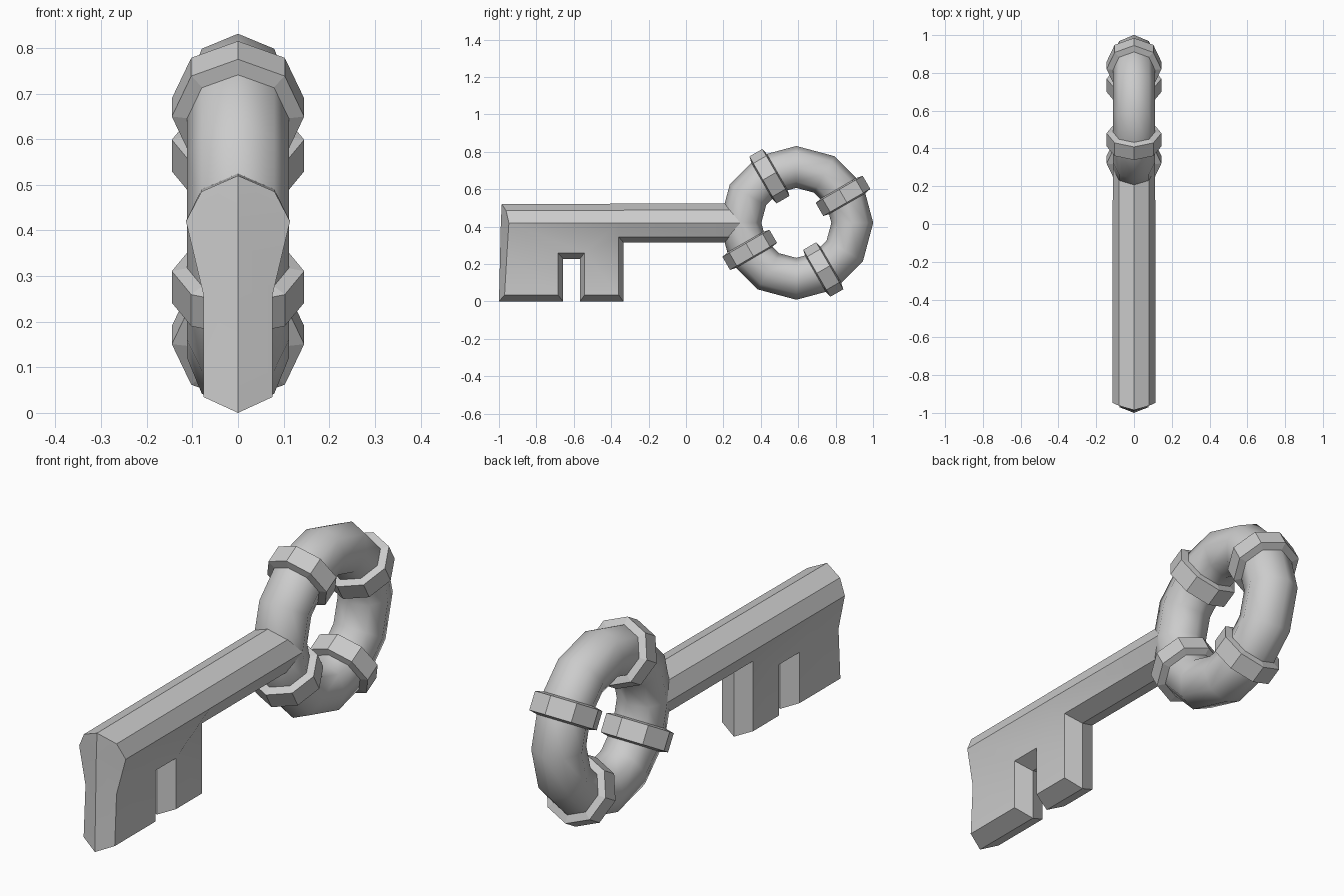
import bpy, bmesh
from math import sin, cos, pi, radians

if "Cube" in bpy.data.objects:
    bpy.data.objects.remove(bpy.data.objects["Cube"])

RING_Y, RING_Z = 0.59, 0.42


def make_object(name, bm):
    bmesh.ops.remove_doubles(bm, verts=bm.verts, dist=1e-5)
    bmesh.ops.recalc_face_normals(bm, faces=bm.faces)
    mesh = bpy.data.meshes.new(name)
    bm.to_mesh(mesh)
    bm.free()
    obj = bpy.data.objects.new(name, mesh)
    bpy.context.collection.objects.link(obj)
    return obj


def smooth(obj, angle):
    bpy.ops.object.select_all(action='DESELECT')
    obj.select_set(True)
    bpy.context.view_layer.objects.active = obj
    bpy.ops.object.shade_smooth_by_angle(angle=radians(angle))


# Ring handle: 12 segments with an eight-sided tube
bpy.ops.mesh.primitive_torus_add(major_segments=12, minor_segments=8,
                                 major_radius=0.299, minor_radius=0.112,
                                 location=(0, RING_Y, RING_Z), rotation=(0, pi / 2, 0))
ring = bpy.context.object
ring.name = "ring_handle"
smooth(ring, 50)

# Four octagonal bands around the ring, with sloping end faces
BAND_PROFILE = [(0.100, -0.050), (0.145, -0.040), (0.145, 0.040), (0.100, 0.050)]


def band(name, angle):
    bm = bmesh.new()
    loops = []
    for i in range(8):
        a = i * pi / 4
        loop = []
        for r, t in BAND_PROFILE:
            out = 0.288 + r * cos(a)
            loop.append(bm.verts.new((r * sin(a),
                                      RING_Y + out * cos(angle) - t * sin(angle),
                                      RING_Z + out * sin(angle) + t * cos(angle))))
        loops.append(loop)
    for i in range(8):
        a, b = loops[i], loops[(i + 1) % 8]
        for j in range(4):
            k = (j + 1) % 4
            bm.faces.new((a[j], a[k], b[k], b[j]))
    make_object(name, bm)


for n in range(4):
    band(f"ring_band_{n + 1}", radians(30 + 90 * n))

# Shaft and teeth: half of the faceted blank as (x, y, z), then mirrored
END = 0.29
centre = [(-0.985, 0.52), (-0.99, 0.42), (-1, 0), (-0.657, 0), (-0.657, 0.228),
          (-0.567, 0.228), (-0.567, 0), (-0.335, 0), (-0.335, 0.315),
          (END, 0.315), (END, 0.525)]
side = {'F': (-0.957, 0.26), 2: (-0.97, 0.035), 3: (-0.685, 0.035), 4: (-0.685, 0.26),
        5: (-0.542, 0.26), 6: (-0.542, 0.035), 7: (-0.36, 0.035),
        8: (-0.36, 0.345), 9: (END, 0.345)}
P = {f"c{i}": (0, y, z) for i, (y, z) in enumerate(centre)}
P.update({f"s{k}": (0.076, y, z) for k, (y, z) in side.items()})
P.update(r0=(0.114, -0.947, 0.42), rm=(0.114, -0.36, 0.42), r1=(0.112, END, 0.42),
         t0=(0.08, -0.962, 0.485), t1=(0.08, END, 0.49))

faces = [f"c{i} s{i} s{i + 1} c{i + 1}" for i in range(2, 9)]   # bevelled outline
faces += ["c0 t0 r0 c1", "c1 r0 sF", "c1 sF s2 c2",             # front end
          "c0 t0 t1 c10", "t0 r0 rm r1 t1",                     # upper shaft
          "r0 sF s4", "r0 s4 s5 rm", "rm s5 s8", "rm s8 s9 r1",  # lower shaft
          "sF s2 s3 s4", "s5 s6 s7 s8",                         # teeth
          "c10 t1 r1 s9 c9"]                                    # hidden end
bm = bmesh.new()
for sign in (1, -1):
    v = {k: bm.verts.new((sign * x, y, z)) for k, (x, y, z) in P.items()}
    for f in faces:
        bm.faces.new([v[k] for k in f.split()])
shaft = make_object("shaft_and_teeth", bm)
smooth(shaft, 32)
